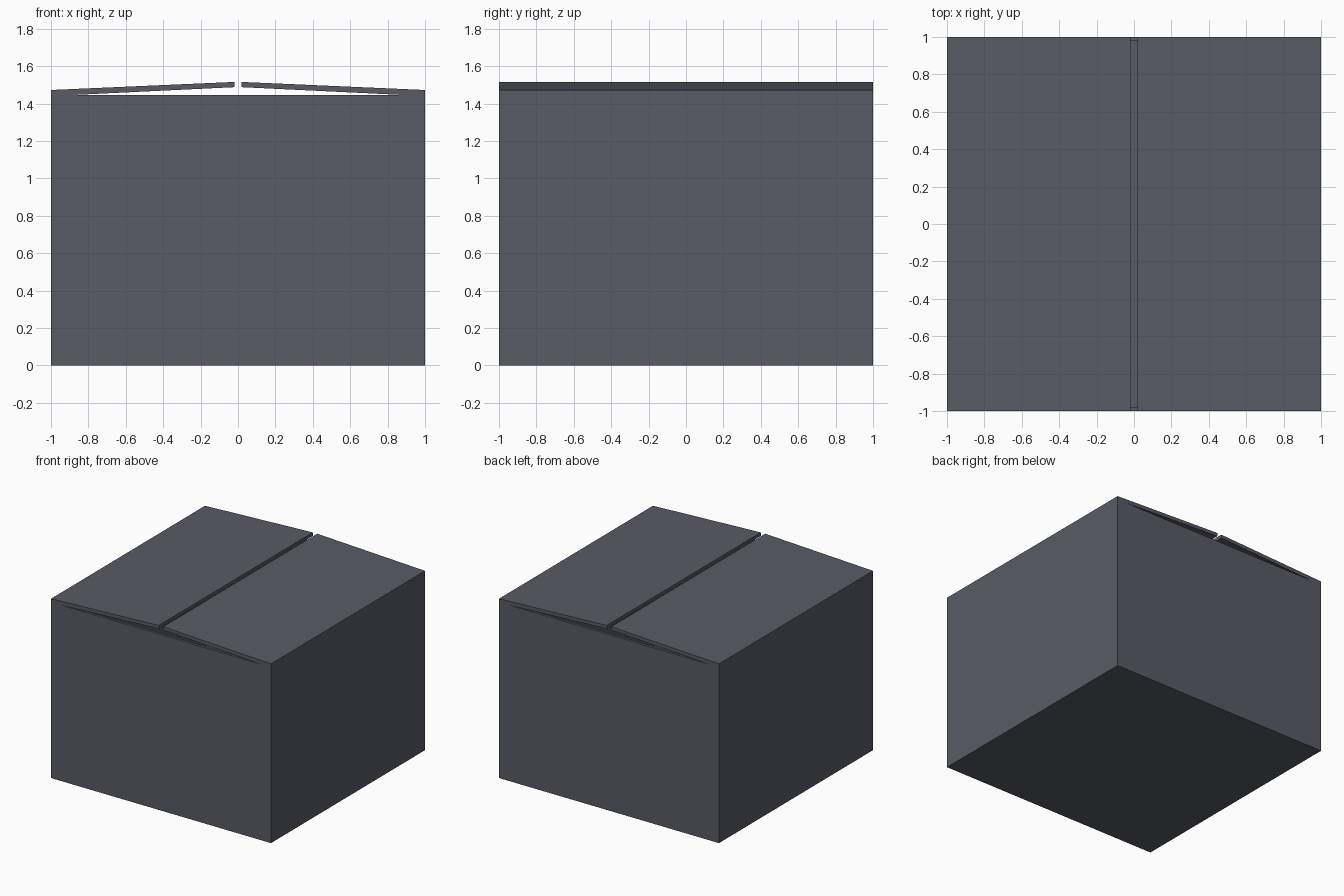
import bpy, bmesh

if "Cube" in bpy.data.objects:
    bpy.data.objects.remove(bpy.data.objects["Cube"])

W, H, T = 1.0, 1.445, 0.03      # half width, wall height, board thickness

mat = bpy.data.materials.new("dark_board")
mat.diffuse_color = (0.10, 0.105, 0.13, 1)
mat.use_nodes = True
mat.node_tree.nodes["Principled BSDF"].inputs["Base Color"].default_value = mat.diffuse_color


def finish(name, bm):
    bmesh.ops.recalc_face_normals(bm, faces=bm.faces)
    me = bpy.data.meshes.new(name)
    bm.to_mesh(me)
    bm.free()
    me.materials.append(mat)
    ob = bpy.data.objects.new(name, me)
    bpy.context.collection.objects.link(ob)
    return ob


# Open-topped box body: inset the top face, then sink it to the floor
bm = bmesh.new()
bmesh.ops.create_cube(bm, size=2)
for v in bm.verts:
    v.co.z = H if v.co.z > 0 else 0
top = max(bm.faces, key=lambda f: f.calc_center_median().z)
bmesh.ops.inset_region(bm, faces=[top], thickness=T)
res = bmesh.ops.extrude_discrete_faces(bm, faces=[top])
for v in res["faces"][0].verts:
    v.co.z = T
finish("box_body", bm)


# Lid flaps: sloped cross-section extruded front to back
def flap(name, side):
    profile = [(W, H), (0.91, H), (0.02, 1.488), (0.02, 1.516), (W, 1.473)]
    bm = bmesh.new()
    face = bm.faces.new([bm.verts.new((side * x, -W, z)) for x, z in profile])
    ext = bmesh.ops.extrude_face_region(bm, geom=[face])
    verts = [g for g in ext["geom"] if isinstance(g, bmesh.types.BMVert)]
    bmesh.ops.translate(bm, verts=verts, vec=(0, 2 * W, 0))
    finish(name, bm)


flap("right_flap", 1)
flap("left_flap", -1)
